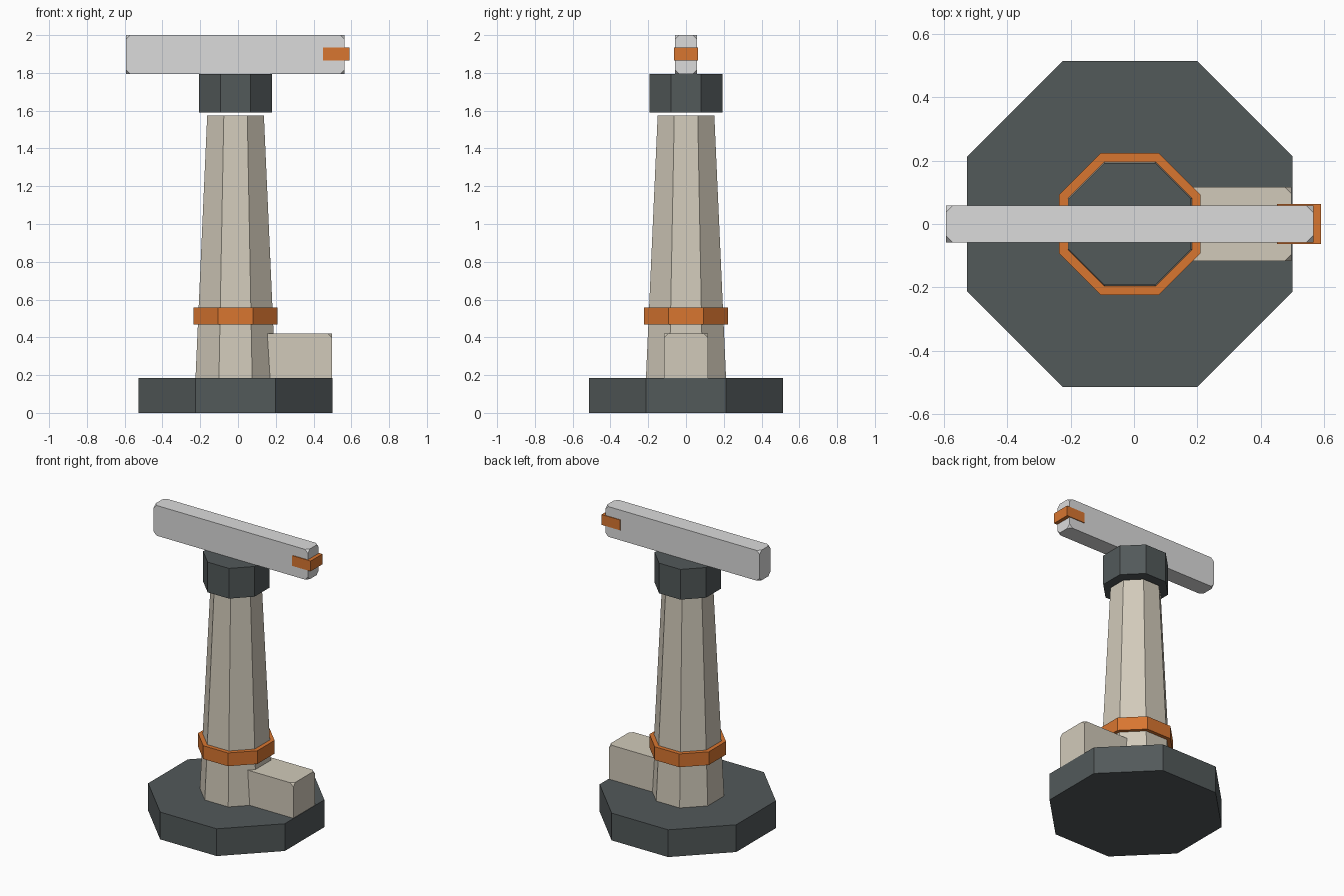
import bpy, bmesh, math
from mathutils import Matrix, Vector

cube = bpy.data.objects.get("Cube")
if cube:
    bpy.data.objects.remove(cube, do_unlink=True)

AXIS_X = -0.013  # the tower stands slightly off centre


def make_material(name, rgb):
    mat = bpy.data.materials.new(name)
    mat.use_nodes = True
    mat.diffuse_color = (*rgb, 1)
    mat.node_tree.nodes["Principled BSDF"].inputs["Base Color"].default_value = (*rgb, 1)
    return mat


stone = make_material("warm beige", (0.64, 0.59, 0.49))
iron = make_material("dark slate", (0.085, 0.1, 0.102))
orange = make_material("burnt orange", (0.69, 0.18, 0.03))
silver = make_material("light grey", (0.71, 0.71, 0.71))


def add_object(name, bm, mat):
    mesh = bpy.data.meshes.new(name)
    bm.to_mesh(mesh)
    bm.free()
    mesh.materials.append(mat)
    obj = bpy.data.objects.new(name, mesh)
    bpy.context.collection.objects.link(obj)
    return obj


def octagon(name, z0, z1, bottom, top, mat):
    """Eight-sided drum with flats facing the axes; sizes are centre to flat."""
    bm = bmesh.new()
    scale = 1 / math.cos(math.pi / 8)
    bmesh.ops.create_cone(bm, cap_ends=True, segments=8, radius1=bottom * scale,
                          radius2=top * scale, depth=z1 - z0)
    bm.transform(Matrix.Translation((AXIS_X, 0, (z0 + z1) / 2))
                 @ Matrix.Rotation(math.pi / 8, 4, "Z"))
    return add_object(name, bm, mat)


def block(name, low, high, mat, clip=0):
    """Box between two corners, with its corners clipped off if asked."""
    low, high = Vector(low), Vector(high)
    bm = bmesh.new()
    bmesh.ops.create_cube(bm, size=1)
    bm.transform(Matrix.Translation((low + high) / 2)
                 @ Matrix.Diagonal((*(high - low), 1)))
    obj = add_object(name, bm, mat)
    if clip:
        bevel = obj.modifiers.new("clipped corners", "BEVEL")
        bevel.affect = "VERTICES"
        bevel.width = clip
        bevel.segments = 1
    return obj


# Tower
octagon("base", 0, 0.185, 0.513, 0.513, iron)
octagon("column", 0.185, 1.575, 0.212, 0.15, stone)
octagon("band", 0.467, 0.557, 0.223, 0.223, orange)
octagon("head", 1.59, 1.795, 0.193, 0.193, iron)

# Side housing, sunk into the column and base
block("side_housing", (0.05, -0.117, 0.15), (0.497, 0.117, 0.42), stone, 0.022)

# Beam with its coloured tip
block("beam", (-0.593, -0.058, 1.795), (0.565, 0.058, 2.0), silver, 0.022)
block("beam_tip", (0.45, -0.063, 1.865), (0.59, 0.063, 1.935), orange)
